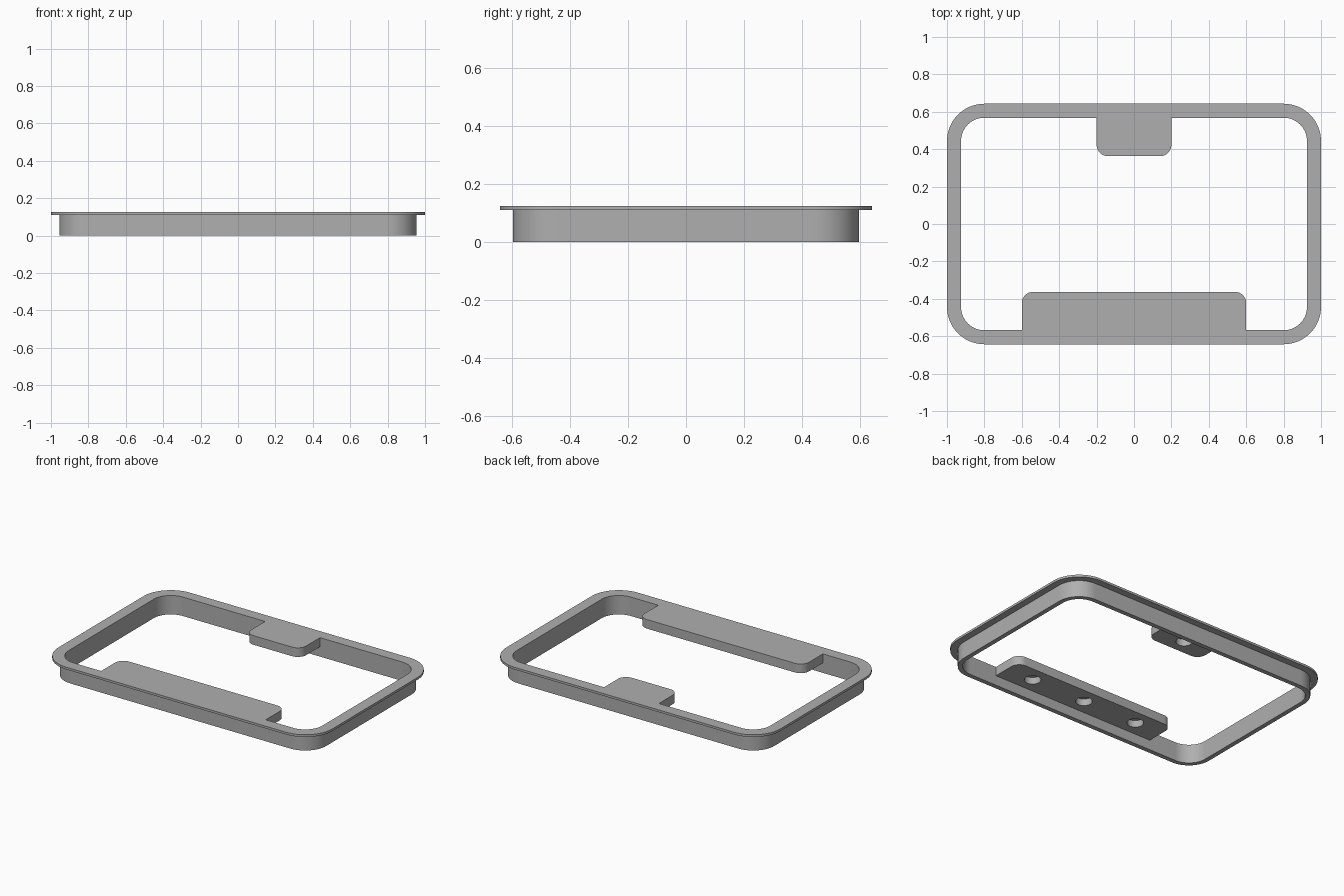
import bpy
import bmesh
from math import cos, sin, pi, radians

cube = bpy.data.objects.get("Cube")
if cube:
    bpy.data.objects.remove(cube, do_unlink=True)

grey = bpy.data.materials.new("plain_grey")
grey.use_nodes = True
GREY = (0.43, 0.43, 0.43, 1)
grey.diffuse_color = GREY
grey.node_tree.nodes["Principled BSDF"].inputs["Base Color"].default_value = GREY

HALF_X, HALF_Y, CORNER = 1.0, 0.643, 0.2   # flange outline
TOP, LEDGE = 0.125, 0.11                   # flange top and underside
WALL_OUT, WALL_IN = 0.045, 0.075           # insets of the wall faces
TAB_DEPTH, TAB_THICK = 0.205, 0.06
HOLE_R, HOLE_DEPTH = 0.05, 0.045


def arc(cx, cy, r, start, steps):
    """Quarter circle, counter-clockwise from the start angle."""
    return [(cx + r * cos(start + pi / 2 * i / steps),
             cy + r * sin(start + pi / 2 * i / steps)) for i in range(steps + 1)]


def finish(name, bm):
    bmesh.ops.recalc_face_normals(bm, faces=bm.faces)
    mesh = bpy.data.meshes.new(name)
    bm.to_mesh(mesh)
    bm.free()
    mesh.materials.append(grey)
    obj = bpy.data.objects.new(name, mesh)
    bpy.context.collection.objects.link(obj)
    return obj


def smooth(obj):
    bpy.ops.object.select_all(action="DESELECT")
    obj.select_set(True)
    bpy.context.view_layer.objects.active = obj
    bpy.ops.object.shade_smooth_by_angle(angle=radians(30))


def rounded_loop(bm, inset, z):
    """Rounded rectangle, inset from the flange outline."""
    cx, cy, r = HALF_X - CORNER, HALF_Y - CORNER, CORNER - inset
    points = []
    for k, (sx, sy) in enumerate([(1, 1), (-1, 1), (-1, -1), (1, -1)]):
        points += arc(sx * cx, sy * cy, r, k * pi / 2, 16)
    return [bm.verts.new((x, y, z)) for x, y in points]


def prism(name, outline, z0, z1):
    bm = bmesh.new()
    base = bm.faces.new([bm.verts.new((x, y, z0)) for x, y in outline])
    top = bmesh.ops.extrude_face_region(bm, geom=[base])["geom"]
    bmesh.ops.translate(bm, vec=(0, 0, z1 - z0),
                        verts=[v for v in top if isinstance(v, bmesh.types.BMVert)])
    return finish(name, bm)


# Flanged frame: an L-shaped section carried round the rounded rectangle
bm = bmesh.new()
section = [(0, TOP), (0, LEDGE), (WALL_OUT, LEDGE), (WALL_OUT, 0), (WALL_IN, 0), (WALL_IN, TOP)]
loops = [rounded_loop(bm, inset, z) for inset, z in section]
for a, b in zip(loops, loops[1:] + loops[:1]):
    for i in range(len(a)):
        j = (i + 1) % len(a)
        bm.faces.new((a[i], a[j], b[j], b[i]))
smooth(finish("flanged_frame", bm))


def mounting_tab(name, side, half_width, hole_xs):
    """Tab on the inner wall with blind holes in its underside."""
    wall = HALF_Y - WALL_IN
    edge, r = wall - TAB_DEPTH, 0.06
    outline = [(half_width, wall), (-half_width, wall)]
    outline += arc(-half_width + r, edge + r, r, pi, 8)
    outline += arc(half_width - r, edge + r, r, 1.5 * pi, 8)
    tab = prism(name, [(x, side * y) for x, y in outline], TOP - TAB_THICK, TOP)
    bottom, hole_y = TOP - TAB_THICK, side * (wall - TAB_DEPTH / 2)
    for x in hole_xs:
        circle = [(x + HOLE_R * cos(2 * pi * i / 32), hole_y + HOLE_R * sin(2 * pi * i / 32))
                  for i in range(32)]
        cutter = prism("hole_cutter", circle, bottom - 0.02, bottom + HOLE_DEPTH)
        cutter.hide_render = True
        mod = tab.modifiers.new("hole", "BOOLEAN")
        mod.operation, mod.solver, mod.object = "DIFFERENCE", "EXACT", cutter
        bpy.context.view_layer.objects.active = tab
        bpy.ops.object.modifier_apply(modifier=mod.name)
        bpy.data.objects.remove(cutter, do_unlink=True)
    smooth(tab)


mounting_tab("front_tab", -1, 0.6, [-0.4, 0, 0.4])
mounting_tab("back_tab", 1, 0.2, [0])
